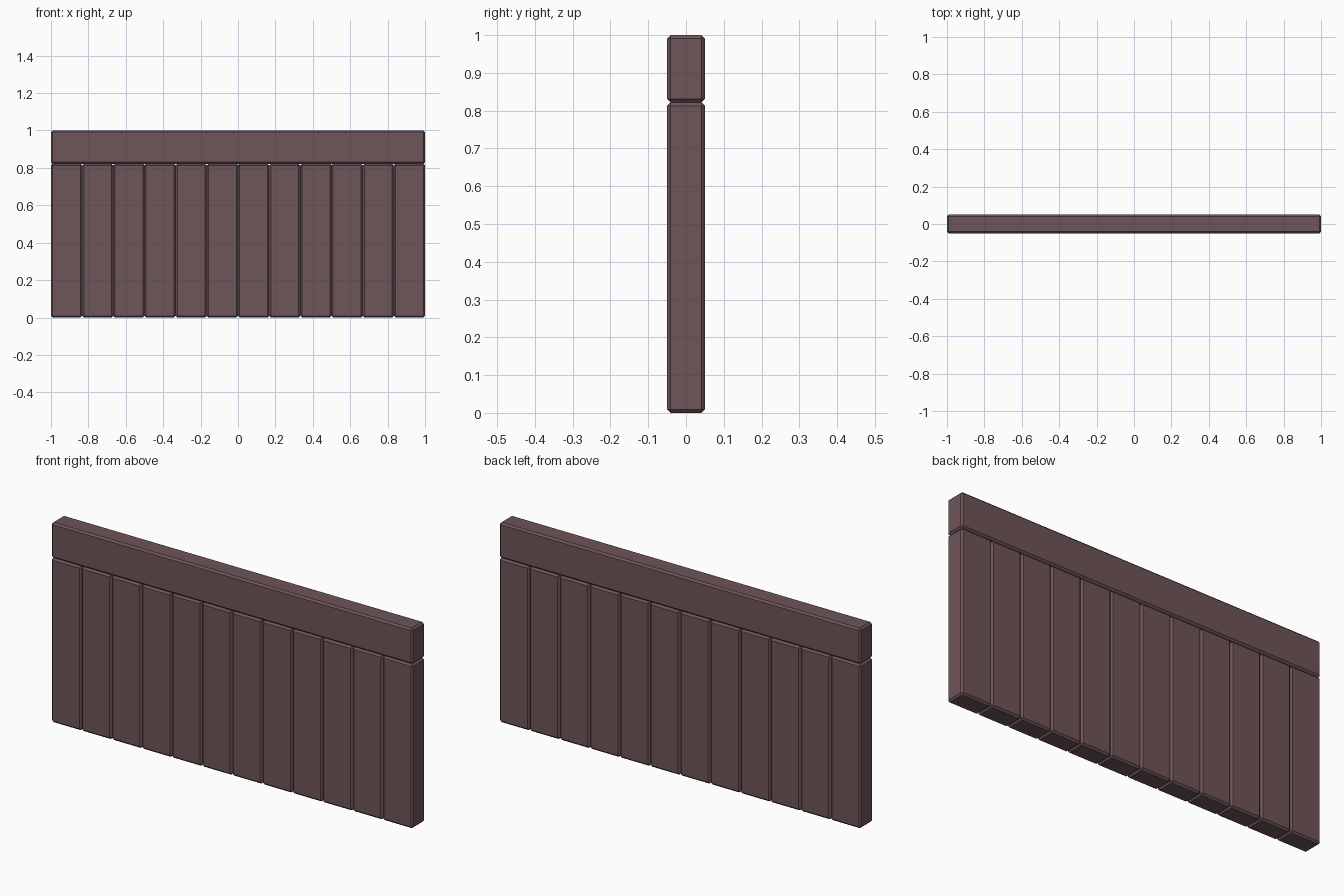
import bpy, bmesh

if "Cube" in bpy.data.objects:
    bpy.data.objects.remove(bpy.data.objects["Cube"])

wood = bpy.data.materials.new("dusky brown wood")
wood.diffuse_color = (0.156, 0.089, 0.098, 1)
wood.use_nodes = True
wood.node_tree.nodes["Principled BSDF"].inputs["Base Color"].default_value = wood.diffuse_color


def board(name, x0, x1, z0, z1, depth=0.1, bevel=0.009):
    """Box with a single flat chamfer on every edge."""
    bm = bmesh.new()
    bmesh.ops.create_cube(bm, size=1)
    for v in bm.verts:
        v.co.x = x0 + (v.co.x + 0.5) * (x1 - x0)
        v.co.y *= depth
        v.co.z = z0 + (v.co.z + 0.5) * (z1 - z0)
    bmesh.ops.bevel(bm, geom=bm.edges[:], offset=bevel, segments=1,
                    affect='EDGES', profile=0.5)
    mesh = bpy.data.meshes.new(name)
    bm.to_mesh(mesh)
    bm.free()
    mesh.materials.append(wood)
    ob = bpy.data.objects.new(name, mesh)
    bpy.context.collection.objects.link(ob)
    return ob


# Row of upright planks
count = 12
pitch = 2 / count
for i in range(count):
    x = -1 + i * pitch
    board(f"plank_{i + 1}", x, x + pitch, 0.0, 0.822)

# Rail capping the planks
board("top_rail", -1, 1, 0.822, 1.0)
